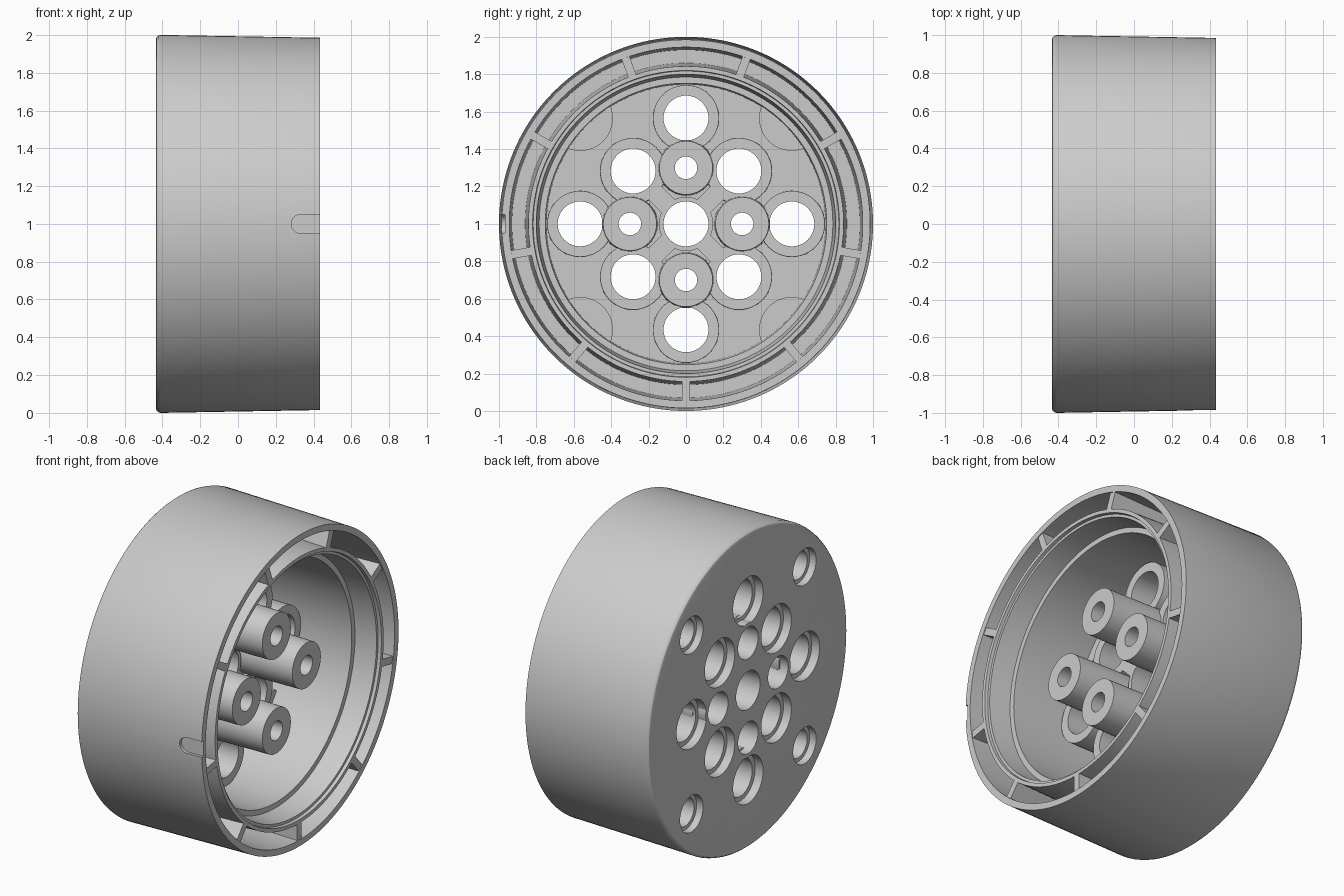
import bpy, bmesh, math
from mathutils import Matrix, Vector

if "Cube" in bpy.data.objects:
    bpy.data.objects.remove(bpy.data.objects["Cube"])

CZ = 1.0                       # axle height; the axle runs along x
BACK, FLOOR, TUBE_END, BOSS_END = -0.435, -0.33, -0.08, 0.27


def finish(name, bm):
    bmesh.ops.recalc_face_normals(bm, faces=bm.faces)
    me = bpy.data.meshes.new(name)
    bm.to_mesh(me)
    bm.free()
    ob = bpy.data.objects.new(name, me)
    bpy.context.collection.objects.link(ob)
    return ob


def smooth(ob):
    bpy.ops.object.select_all(action='DESELECT')
    ob.select_set(True)
    bpy.context.view_layer.objects.active = ob
    bpy.ops.object.shade_smooth_by_angle(angle=math.radians(30))


def lathe(name, profile, y=0, z=0, n=48, closed=True):
    """Revolve (x, radius) points around an x-parallel axis at (y, z)."""
    bm = bmesh.new()
    rings = []
    for i in range(n):
        a = 2 * math.pi * i / n
        rings.append([bm.verts.new((x, y + r * math.cos(a), CZ + z + r * math.sin(a)))
                      for x, r in profile])
    m = len(profile)
    for i in range(n):
        p, q = rings[i], rings[(i + 1) % n]
        for j in range(m if closed else m - 1):
            k = (j + 1) % m
            bm.faces.new((p[j], p[k], q[k], q[j]))
    bmesh.ops.remove_doubles(bm, verts=bm.verts, dist=1e-5)
    return finish(name, bm)


def radial_box(name, angle, r0, r1, width, x0, x1):
    bm = bmesh.new()
    mat = (Matrix.Translation((0, 0, CZ)) @ Matrix.Rotation(angle, 4, 'X')
           @ Matrix.Translation(((x0 + x1) / 2, 0, (r0 + r1) / 2))
           @ Matrix.Diagonal((x1 - x0, width, r1 - r0, 1)))
    bmesh.ops.create_cube(bm, size=1, matrix=mat)
    return finish(name, bm)


# Hole layout as (y, z)
quarter = [0, math.pi / 2, math.pi, 3 * math.pi / 2]
around = lambda r, off=0: [(r * math.cos(a + off), r * math.sin(a + off)) for a in quarter]
bosses = around(0.3)
pin_holes = around(0.4, math.pi / 4) + around(0.566)
corners = around(0.8, math.pi / 4)

# Shell: back disc, double rim wall with groove, stepped cavity
shell = lathe("wheel_shell", [
    (BACK, 0), (BACK, 0.975), (-0.431, 0.988), (-0.422, 0.996), (-0.41, 1.0),
    (0.435, 0.985), (0.435, 0.945), (-0.15, 0.93), (-0.15, 0.86), (0.43, 0.843),
    (0.43, 0.82), (0.41, 0.817), (0.41, 0.80), (BOSS_END, 0.785), (BOSS_END, 0.752),
    (FLOOR, 0.745), (FLOOR, 0)], n=160, closed=False)

# Drill the back disc
bm = bmesh.new()
drills = ([(p, 0.115, -0.25) for p in bosses] + [(p, 0.15, -0.25) for p in pin_holes]
          + [(p, 0.115, -0.19) for p in corners] + [((0, 0), 0.13, -0.25)])
for (y, z), r, end in drills:
    mat = Matrix.Translation(((end - 0.6) / 2, y, CZ + z)) @ Matrix.Rotation(math.pi / 2, 4, 'Y')
    bmesh.ops.create_cone(bm, cap_ends=True, segments=48, radius1=r, radius2=r,
                          depth=end + 0.6, matrix=mat)
drill = finish("drill_cutter", bm)

# Rounded slot in the front of the tread
bm = bmesh.new()
bmesh.ops.create_cone(bm, cap_ends=True, segments=32, radius1=0.05, radius2=0.05, depth=0.2,
                      matrix=Matrix.Translation((0.332, -1.067, CZ)) @ Matrix.Rotation(math.pi / 2, 4, 'X'))
for v in bm.verts:
    if v.co.x > 0.333:
        v.co.x += 0.2
slot = finish("slot_cutter", bm)

bpy.context.view_layer.objects.active = shell
for cutter in (drill, slot):
    cutter.hide_render = True
    mod = shell.modifiers.new("cut", 'BOOLEAN')
    mod.operation, mod.solver, mod.object = 'DIFFERENCE', 'EXACT', cutter
    bpy.ops.object.modifier_apply(modifier=mod.name)
    bpy.data.objects.remove(cutter)
smooth(shell)

# Long bosses with a narrowing bore
for y, z in bosses:
    smooth(lathe("boss", [(BACK, 0.1), (BACK, 0.125), (-0.36, 0.125), (-0.36, 0.15),
                          (BOSS_END, 0.143), (BOSS_END, 0.06), (-0.05, 0.06), (-0.05, 0.1)], y, z))

# Short pin tubes, recessed behind a counterbore
for y, z in pin_holes:
    smooth(lathe("pin_tube", [(-0.38, 0.12), (-0.38, 0.178), (TUBE_END, 0.176), (TUBE_END, 0.12)], y, z))

# Axle tube in the centre
smooth(lathe("axle_tube", [(BACK, 0.12), (BACK, 0.145), (TUBE_END, 0.145), (TUBE_END, 0.12)]))

# Blind sockets bulging through the cavity corners
for y, z in corners:
    smooth(lathe("blind_socket", [(-0.2, 0), (-0.2, 0.09), (-0.39, 0.09), (-0.39, 0.175),
                                  (-0.17, 0.175), (-0.17, 0)], y, z, closed=False))

# Diagonal webs joining the axle tube to the pin tubes
for a in quarter:
    radial_box("web", a + math.pi / 4, 0.135, 0.25, 0.1, FLOOR - 0.02, TUBE_END)

# Nine ribs across the rim groove
for i in range(9):
    radial_box("rim_rib", math.pi + i * 2 * math.pi / 9, 0.835, 0.955, 0.045, -0.17, 0.43)
